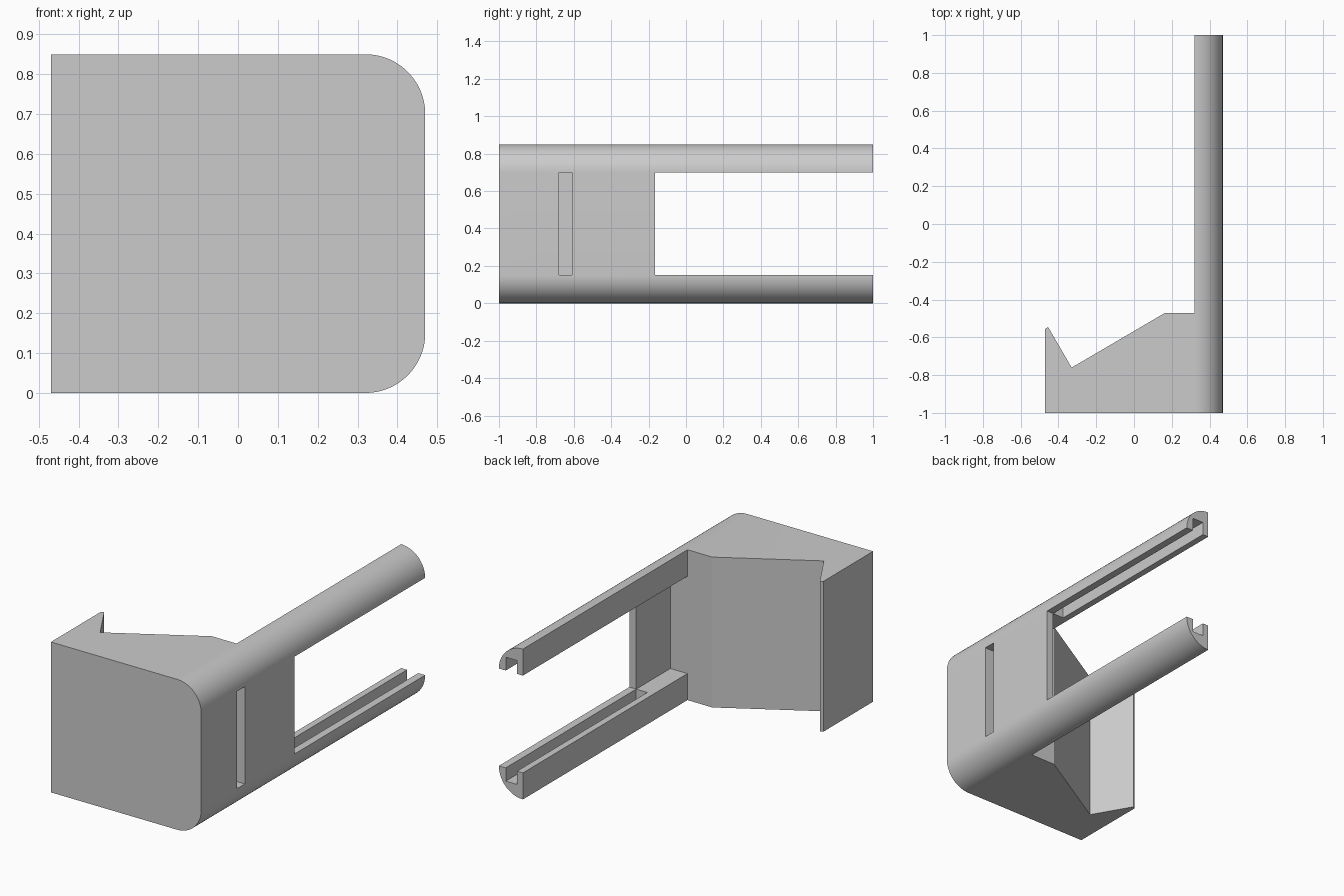
import bpy, bmesh, math
from mathutils import Vector

cube = bpy.data.objects.get("Cube")
if cube:
    bpy.data.objects.remove(cube, do_unlink=True)

HEIGHT, HALF, RADIUS = 0.85, 0.47, 0.15
INNER = HALF - RADIUS          # inner face of the rails
BACK, PLATE_END = -0.47, -0.165

grey = bpy.data.materials.new("light_grey")
grey.use_nodes = True
grey.diffuse_color = (0.6, 0.6, 0.6, 1)
grey.node_tree.nodes["Principled BSDF"].inputs["Base Color"].default_value = (0.6, 0.6, 0.6, 1)


def prism(name, points, sweep):
    """Extrude a closed polygon of 3D points along a vector."""
    bm = bmesh.new()
    face = bm.faces.new([bm.verts.new(p) for p in points])
    result = bmesh.ops.extrude_face_region(bm, geom=[face], use_keep_orig=True)
    verts = [g for g in result["geom"] if isinstance(g, bmesh.types.BMVert)]
    bmesh.ops.translate(bm, vec=Vector(sweep), verts=verts)
    bmesh.ops.recalc_face_normals(bm, faces=bm.faces[:])
    mesh = bpy.data.meshes.new(name)
    bm.to_mesh(mesh)
    bm.free()
    mesh.materials.append(grey)
    obj = bpy.data.objects.new(name, mesh)
    bpy.context.collection.objects.link(obj)
    return obj


def box(name, x0, x1, y0, y1, z0, z1):
    base = [(x0, y0, z0), (x1, y0, z0), (x1, y1, z0), (x0, y1, z0)]
    return prism(name, base, (0, 0, z1 - z0))


def combine(target, tool, operation):
    """Apply a boolean and discard the tool."""
    mod = target.modifiers.new(operation.lower(), 'BOOLEAN')
    mod.operation, mod.solver, mod.object = operation, 'EXACT', tool
    bpy.context.view_layer.objects.active = target
    bpy.ops.object.modifier_apply(modifier=mod.name)
    bpy.data.objects.remove(tool, do_unlink=True)


# Plan outline: notched block with a long arm
outline = [(-HALF, -1), (0.6, -1), (0.6, 1), (INNER, 1), (INNER, BACK),
           (0.165, BACK), (-0.33, -0.76), (-0.455, -0.545), (-HALF, -0.555)]
bracket = prism("notched_bracket", [(x, y, -0.1) for x, y in outline], (0, 0, 1.1))

# Rounded section that trims the block along its length
section = [(-0.6, 0)]
for centre, start in ((RADIUS, -90), (HEIGHT - RADIUS, 0)):
    for i in range(25):
        a = math.radians(start + 90 * i / 24)
        section.append((INNER + RADIUS * math.cos(a), centre + RADIUS * math.sin(a)))
section.append((-0.6, HEIGHT))
combine(bracket, prism("rounded_section", [(x, -1.2, z) for x, z in section], (0, 2.4, 0)),
        'INTERSECT')

# Openings: between the rails, behind the side plate, rail grooves, side slot
low, high = RADIUS, HEIGHT - RADIUS
groove_in, groove_out, depth = 0.357, 0.427, 0.075
combine(bracket, box("rail_gap", 0.25, 0.6, PLATE_END, 1.2, low, high), 'DIFFERENCE')
combine(bracket, box("plate_recess", 0.25, groove_out, BACK, 0, low, high), 'DIFFERENCE')
combine(bracket, box("rail_grooves", groove_in, groove_out, PLATE_END, 1.2,
                     low - depth, high + depth), 'DIFFERENCE')
combine(bracket, box("side_slot", groove_in, 0.6, -0.68, -0.61, low, high), 'DIFFERENCE')

# Smooth the rounded edges only
bpy.ops.object.select_all(action='DESELECT')
bracket.select_set(True)
bpy.context.view_layer.objects.active = bracket
bpy.ops.object.shade_smooth_by_angle(angle=math.radians(20))
